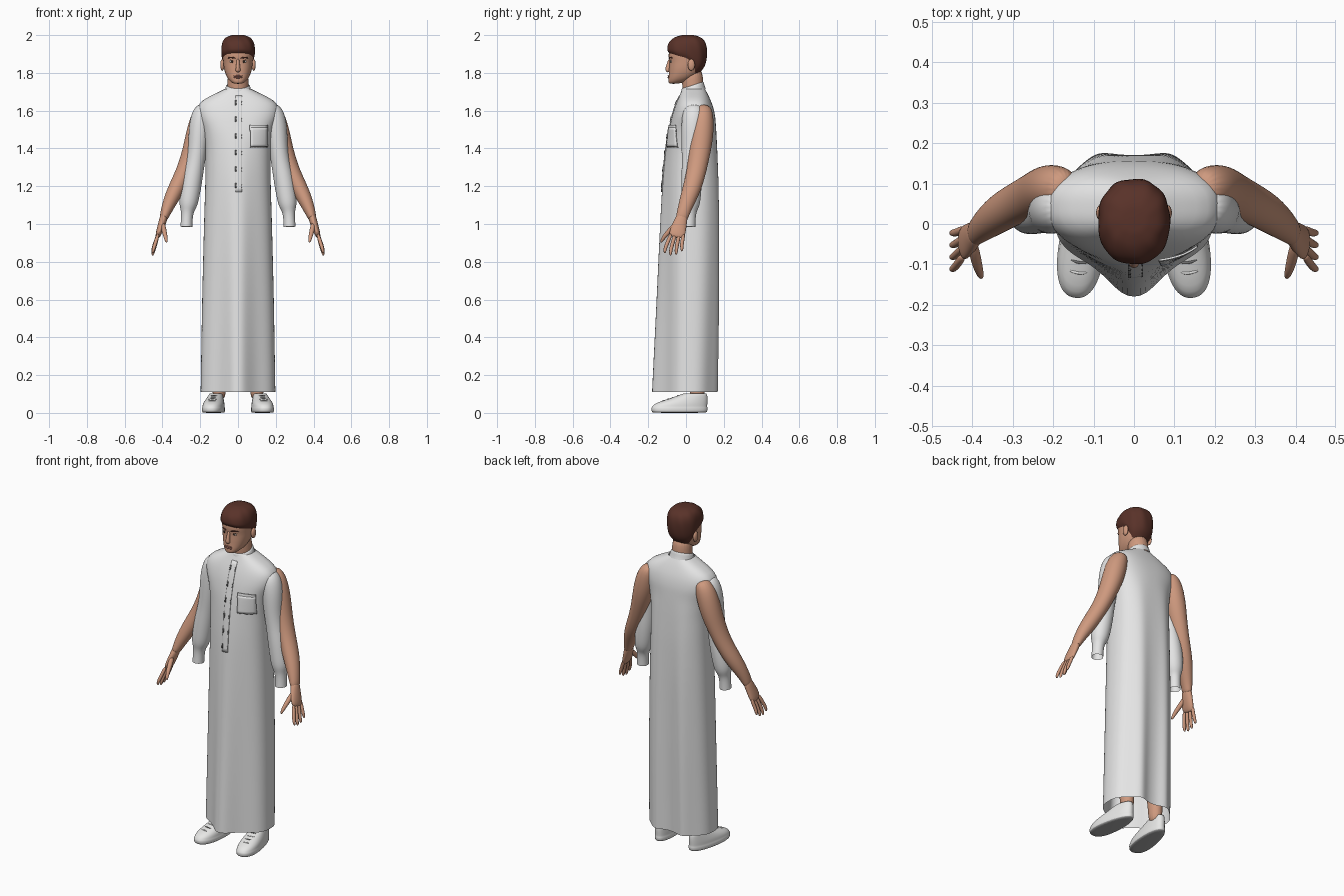
import bpy, bmesh
from math import sin, cos, pi, exp
from mathutils import Vector, Matrix

cube = bpy.data.objects.get("Cube")
if cube:
    bpy.data.objects.remove(cube)


def material(name, rgb):
    m = bpy.data.materials.new(name)
    m.use_nodes = True
    m.diffuse_color = (*rgb, 1)
    bsdf = next(n for n in m.node_tree.nodes if n.type == "BSDF_PRINCIPLED")
    bsdf.inputs["Base Color"].default_value = (*rgb, 1)
    bsdf.inputs["Roughness"].default_value = 0.7
    return m


CLOTH = material("white cloth", (0.78, 0.78, 0.78))
SKIN = material("skin", (0.62, 0.32, 0.21))
HAIR = material("brown hair", (0.1, 0.032, 0.022))
SHOE = material("white leather", (0.8, 0.8, 0.79))
SOLE = material("grey sole", (0.4, 0.4, 0.4))
STITCH = material("grey stitching", (0.16, 0.16, 0.16))
LIP = material("lips", (0.42, 0.17, 0.13))
EYE = material("eye white", (0.6, 0.57, 0.54))
IRIS = material("dark iris", (0.03, 0.02, 0.015))


def finish(name, bm, mats, mirror=False, sub=0, thick=0):
    bmesh.ops.recalc_face_normals(bm, faces=bm.faces)
    me = bpy.data.meshes.new(name)
    bm.to_mesh(me)
    bm.free()
    me.shade_smooth()
    for m in mats:
        me.materials.append(m)
    ob = bpy.data.objects.new(name, me)
    bpy.context.scene.collection.objects.link(ob)
    if mirror:
        ob.modifiers.new("mirror", "MIRROR").use_mirror_merge = False
    if thick:
        ob.modifiers.new("thickness", "SOLIDIFY").thickness = thick
    if sub:
        s = ob.modifiers.new("smooth", "SUBSURF")
        s.levels = s.render_levels = sub
    return ob


def loft(rings, caps=(True, True)):
    bm = bmesh.new()
    rows = [[bm.verts.new(p) for p in r] for r in rings]
    n = len(rows[0])
    for a, b in zip(rows, rows[1:]):
        for i in range(n):
            j = (i + 1) % n
            bm.faces.new((a[i], a[j], b[j], b[i]))
    for row, cap in ((rows[0], caps[0]), (rows[-1], caps[1])):
        if cap:
            bm.faces.new(row)
    return bm


def tube(name, path, mat, n=16, caps=(True, True), sub=2, mirror=True, thick=0):
    """Sweep ellipses along path points (x, y, z, radius across, radius along y)."""
    pts = [Vector(p[:3]) for p in path]
    rings = []
    for k, p in enumerate(path):
        t = (pts[min(k + 1, len(pts) - 1)] - pts[max(k - 1, 0)]).normalized()
        u = (Vector((0, 1, 0)) - t * t.y).normalized()
        v = t.cross(u)
        rings.append([pts[k] + u * p[4] * sin(2 * pi * i / n) + v * p[3] * cos(2 * pi * i / n)
                      for i in range(n)])
    return finish(name, loft(rings, caps), [mat], mirror, sub, thick)


def ball(name, loc, size, mat, mirror=True):
    bm = bmesh.new()
    bmesh.ops.create_uvsphere(bm, u_segments=16, v_segments=10, radius=1,
                              matrix=Matrix.LocRotScale(Vector(loc), None, Vector(size)))
    return finish(name, bm, [mat], mirror)


# Horizontal sections: tables of (z, half width, front y, back y)
def section(table, z):
    z = min(max(z, table[0][0]), table[-1][0])
    for a, b in zip(table, table[1:]):
        if z <= b[0]:
            f = (z - a[0]) / (b[0] - a[0])
            return [p + (q - p) * f for p, q in zip(a[1:], b[1:])]


def outline(table, z, angle, power, grow=0):
    w, yf, yb = section(table, z)
    c, s = cos(angle), sin(angle)
    x = abs(c) ** (2 / power) * (w + grow) * (1 if c > 0 else -1)
    y = abs(s) ** (2 / power) * ((yb - yf) / 2 + grow) * (1 if s > 0 else -1)
    return Vector((x, (yf + yb) / 2 + y, z))


def front_y(table, x, z, power):
    w, yf, yb = section(table, z)
    return (yf + yb) / 2 - (yb - yf) / 2 * max(0, 1 - abs(x / w) ** power) ** (1 / power)


def angles(n):
    return [2 * pi * (i + 0.5) / n for i in range(n)]


# Robe: a long gown with a front ridge and two soft back folds
ROBE = [(0.11, .198, -.105, .148), (0.6, .19, -.1, .163), (1.0, .18, -.1, .17),
        (1.25, .172, -.1, .17), (1.4, .172, -.095, .165), (1.5, .185, -.09, .16),
        (1.57, .212, -.075, .155), (1.62, .218, -.06, .145), (1.657, .19, -.045, .13),
        (1.69, .12, -.03, .115), (1.715, .07, -.02, .1)]


def fold(x, z, back):
    t = max(0, (1.5 - z) / 1.39) ** 0.7
    if back:
        return 0.03 * t * exp(-((abs(x) - 0.09) / 0.045) ** 2)
    return -0.08 * t * exp(-(x / 0.075) ** 2)


def robe_ring(z):
    ring = []
    for a in angles(64):
        p = outline(ROBE, z, a, 2.5)
        p.y += fold(p.x, z, sin(a) > 0) * abs(sin(a))
        ring.append(p)
    return ring


levels = [r[0] for r in ROBE] + [0.35, 0.8, 1.12, 1.33, 1.45, 1.54]
finish("robe", loft([robe_ring(z) for z in sorted(levels)], (False, False)), [CLOTH], sub=1)


def patch(name, x0, x1, z0, z1, lift, mat, nx=6, nz=8):
    """Thin plate laid on the front of the robe."""
    bm = bmesh.new()
    rows = []
    for k in range(nz + 1):
        z = z0 + (z1 - z0) * k / nz
        xs = [x0 + (x1 - x0) * i / nx for i in range(nx + 1)]
        rows.append([bm.verts.new((x, front_y(ROBE, x, z, 2.5) + fold(x, z, False) - lift, z)) for x in xs])
    for a, b in zip(rows, rows[1:]):
        for i in range(nx):
            bm.faces.new((a[i], a[i + 1], b[i + 1], b[i]))
    return finish(name, bm, [mat], thick=0.005)


patch("placket", -0.014, 0.022, 1.17, 1.68, 0.003, CLOTH, nz=24)
patch("pocket", 0.065, 0.155, 1.41, 1.51, 0.005, CLOTH)
patch("pocket_flap", 0.062, 0.158, 1.495, 1.525, 0.01, CLOTH)
patch("pocket_seam", 0.065, 0.155, 1.488, 1.494, 0.007, STITCH, nz=1)
patch("pocket_hem", 0.065, 0.155, 1.405, 1.409, 0.004, STITCH, nz=1)
for i in range(6):
    z = 1.19 + i * 0.088
    patch(f"button_loop_{i + 1}", -0.015, -0.008, z, z + 0.026, 0.006, STITCH, 1, 2)
    patch(f"placket_stitch_{i + 1}", 0.019, 0.022, z, z + 0.02, 0.006, STITCH, 1, 2)

# Standing collar, lower in front
collar = []
for z, tilt, w, d in ((1.685, .03, .076, .07), (1.705, .025, .07, .064), (1.732, .018, .064, .06),
                      (1.735, .018, .058, .055)):
    collar.append([(w * cos(a), 0.035 + d * sin(a), z + tilt * sin(a)) for a in angles(32)])
finish("collar", loft(collar, (False, False)), [CLOTH], sub=1)

# Loose sleeves with gathered cuffs
tube("sleeves", [(.17, .045, 1.63, .035, .045), (.19, .043, 1.585, .058, .064), (.205, .036, 1.5, .058, .062),
                 (.213, .03, 1.4, .05, .054), (.226, .03, 1.32, .05, .052), (.24, .03, 1.25, .054, .055),
                 (.253, .028, 1.17, .054, .054), (.264, .024, 1.1, .05, .05), (.268, .02, 1.07, .034, .036),
                 (.271, .018, 1.03, .031, .033), (.273, .016, .985, .032, .034)],
     CLOTH, 20, (True, False))

# Arms and hands
tube("arms", [(.165, .088, 1.63, .03, .04), (.19, .09, 1.58, .058, .058), (.218, .083, 1.47, .06, .064),
              (.245, .072, 1.38, .051, .058), (.282, .056, 1.28, .045, .052), (.325, .032, 1.19, .045, .05),
              (.36, .006, 1.12, .038, .042), (.388, -.018, 1.05, .026, .033), (.395, -.025, 1.02, .02, .032)],
     SKIN, 20)
tube("palms", [(.386, -.014, 1.06, .022, .028), (.4, -.03, 1.01, .021, .036), (.415, -.043, .965, .018, .044),
               (.428, -.052, .925, .012, .042)], SKIN)
for i, (drop, name) in enumerate(zip((.012, 0, .004, .022), ("index", "middle", "ring", "little"))):
    y = -0.086 + i * 0.022
    tip = -0.112 + i * 0.03
    tube(name + "_fingers", [(.422, y + .008, .95, .01, .011), (.437, (y + tip) / 2, .893 + drop / 2, .011, .011),
                             (.448, tip, .855 + drop, .01, .01), (.453, tip, .832 + drop, .006, .006)], SKIN, 8)
tube("thumbs", [(.4, -.045, 1.01, .014, .016), (.392, -.085, .965, .015, .015), (.384, -.115, .935, .012, .012),
                (.377, -.135, .9, .007, .007)], SKIN, 8)

# Legs, mostly hidden by the robe
tube("legs", [(.1, .06, .06, .036, .042), (.1, .06, .16, .037, .042), (.095, .055, .35, .05, .06),
              (.09, .045, .55, .052, .058), (.085, .04, .8, .065, .07)], SKIN)

# Shoes
SHOES = [(0, .05, -.178, .108), (.004, .054, -.183, .113), (.026, .055, -.186, .116), (.029, .052, -.182, .113),
         (.045, .052, -.175, .114), (.062, .048, -.135, .115), (.08, .042, -.075, .115), (.1, .036, -.02, .112),
         (.104, .032, -.014, .108)]
turn = Matrix.Translation((.122, 0, 0)) @ Matrix.Rotation(0.13, 4, "Z")
rings = []
for row in SHOES:
    ring = []
    for a in angles(36):
        p = outline(SHOES, row[0], a, 2.3)
        p.x *= 1.04 - 1.1 * (p.y + 0.035)
        ring.append(turn @ p)
    rings.append(ring)
bm = loft(rings)
for f in bm.faces:
    f.material_index = 1 if f.calc_center_median().z < 0.003 else 0
finish("shoes", bm, [SHOE, SOLE], True, 1)
for i in range(4):
    y, z = -0.125 + i * 0.026, 0.068 + i * 0.0085
    ends = [turn @ Vector((x, y + abs(x) * .3, z - abs(x) * .25)) for x in (-.025, 0, .025)]
    tube(f"laces_{i + 1}", [(*p, .003, .004) for p in ends], STITCH if i % 2 else SHOE, 6, sub=1)

# Neck and head
tube("neck", [(0, .04, 1.66, .06, .056), (0, .036, 1.74, .055, .056), (0, .03, 1.83, .055, .058)],
     SKIN, 24, mirror=False)
HEAD = [(1.742, .022, -.088, -.045), (1.75, .036, -.094, -.01), (1.77, .056, -.094, .04), (1.8, .069, -.09, .075),
        (1.83, .076, -.09, .092), (1.862, .078, -.086, .1), (1.885, .08, -.094, .103), (1.92, .081, -.09, .104),
        (1.95, .077, -.078, .1), (1.97, .066, -.06, .085), (1.982, .048, -.038, .062), (1.988, .02, -.01, .03)]
finish("head", loft([[outline(HEAD, r[0], a, 2.25) for a in angles(40)] for r in HEAD]), [SKIN], sub=1)

# Face
tube("nose", [(0, -.084, 1.875, .008, .008), (0, -.09, 1.85, .009, .011), (0, -.096, 1.825, .012, .014),
              (0, -.097, 1.813, .015, .013), (0, -.09, 1.805, .01, .008)], SKIN, 12, mirror=False)
for name, z, h in (("upper_lip", 1.784, .004), ("lower_lip", 1.776, .005)):
    ball(name, (0, front_y(HEAD, 0, z, 2.25) + .001, z), (.024, .006, h), LIP, False)
ball("eyes", (.031, front_y(HEAD, .031, 1.86, 2.25) + .002, 1.86), (.014, .005, .0065), EYE)
ball("irises", (.031, front_y(HEAD, .031, 1.86, 2.25) - .001, 1.86), (.0065, .004, .0065), IRIS)
for name, lift, r, mat in (("upper_lids", .868, .0025, IRIS), ("brows", .88, .0045, HAIR)):
    path = []
    for x, dz, k in ((.013, -.003, .9), (.03, .002, 1), (.047, .002, .9), (.056, -.004, .4)):
        z = 1 + lift + dz
        path.append((x, front_y(HEAD, x, z, 2.25) + .001, z, r * k, r * k))
    tube(name, path, mat, 8, sub=1)
ball("ears", (.083, .028, 1.842), (.011, .019, .031), SKIN)


# Short hair: shell over the skull from a hairline that drops to the nape
def hair_point(a, t):
    s = sin(a)
    line = 1.905 - 0.03 * (1 - abs(s)) if s < 0 else 1.875 - 0.075 * min(1, s * 1.6)
    z = line + (1.988 - line) * (1 - (1 - t) ** 1.6)
    p = outline(HEAD, z, a, 2.25, 0.011 * min(1, t * 8) - 0.002)
    p.z += 0.013 * t
    p.y -= 0.008 * max(0, -s) * sin(pi * t)
    p += Vector((cos(a), s, 0)) * 0.002 * sin(a * 9 + t * 5) * sin(pi * t)
    return p


steps = (0, .04, .12, .25, .4, .55, .7, .82, .92, 1)
finish("hair", loft([[hair_point(a, t) for a in angles(48)] for t in steps], (False, True)), [HAIR], sub=1)
